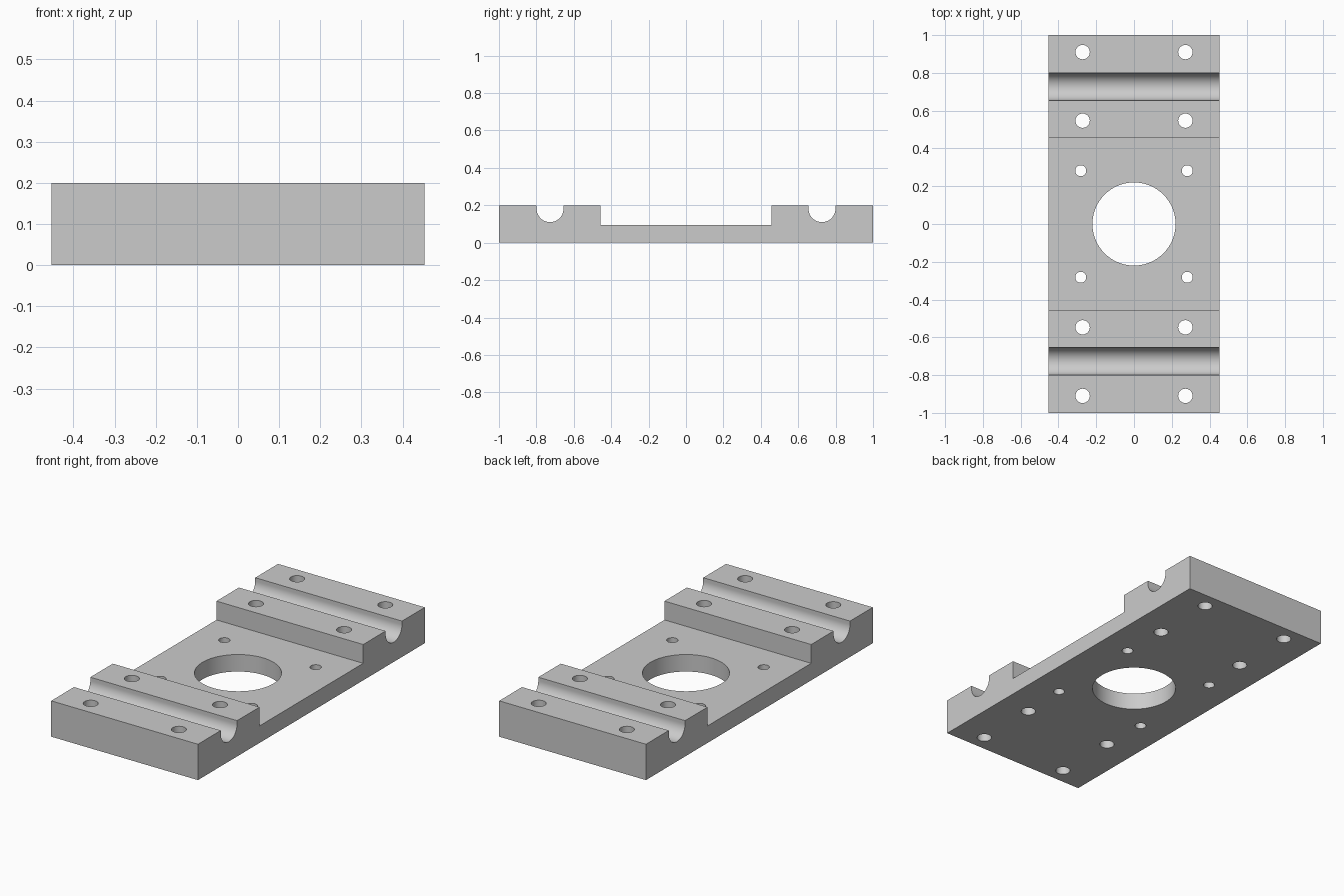
import bpy
import bmesh
from math import cos, sin, pi

cube = bpy.data.objects.get("Cube")
if cube:
    bpy.data.objects.remove(cube, do_unlink=True)

HALF_WIDTH, HEIGHT, FLOOR = 0.453, 0.2, 0.095
STEP_Y, GROOVE_Y, GROOVE_R = 0.457, 0.727, 0.072
GROOVE_Z = 0.182

grey = bpy.data.materials.new("machined grey")
grey.use_nodes = True
colour = (0.6, 0.6, 0.6, 1)
grey.diffuse_color = colour
grey.node_tree.nodes["Principled BSDF"].inputs["Base Color"].default_value = colour


def make_object(name, bm):
    bmesh.ops.recalc_face_normals(bm, faces=bm.faces)
    mesh = bpy.data.meshes.new(name)
    bm.to_mesh(mesh)
    bm.free()
    obj = bpy.data.objects.new(name, mesh)
    bpy.context.collection.objects.link(obj)
    mesh.materials.append(grey)
    return obj


# Side profile: recessed floor, raised clamp blocks, round-bottomed grooves
arc = [(GROOVE_Y + GROOVE_R * cos(pi + pi * i / 32),
        GROOVE_Z + GROOVE_R * sin(pi + pi * i / 32)) for i in range(33)]
half = [(STEP_Y, FLOOR), (STEP_Y, HEIGHT), (GROOVE_Y - GROOVE_R, HEIGHT), *arc,
        (GROOVE_Y + GROOVE_R, HEIGHT), (1, HEIGHT), (1, 0)]
profile = half + [(-y, z) for y, z in reversed(half)]

# Mounting plate extruded across its width
bm = bmesh.new()
face = bm.faces.new([bm.verts.new((-HALF_WIDTH, y, z)) for y, z in profile])
side = bmesh.ops.extrude_face_region(bm, geom=[face])
verts = [v for v in side["geom"] if isinstance(v, bmesh.types.BMVert)]
bmesh.ops.translate(bm, verts=verts, vec=(2 * HALF_WIDTH, 0, 0))
plate = make_object("mounting_plate", bm)

# Drills: large centre bore, block bolt holes, small floor holes
holes = [(0, 0, 0.22, 96)]
for x, y, radius in [(0.272, 0.91, 0.038), (0.272, 0.547, 0.038), (0.282, 0.282, 0.029)]:
    holes += [(sx * x, sy * y, radius, 32) for sx in (-1, 1) for sy in (-1, 1)]

bm = bmesh.new()
for x, y, radius, sides in holes:
    drill = bmesh.ops.create_cone(bm, cap_ends=True, segments=sides,
                                  radius1=radius, radius2=radius, depth=1)
    bmesh.ops.translate(bm, verts=drill["verts"], vec=(x, y, 0.1))
drills = make_object("hole_cutter", bm)
drills.hide_render = True

# Cut the holes, then discard the cutter
cut = plate.modifiers.new("holes", "BOOLEAN")
cut.operation = "DIFFERENCE"
cut.solver = "EXACT"
cut.object = drills
bpy.ops.object.select_all(action="DESELECT")
bpy.context.view_layer.objects.active = plate
plate.select_set(True)
bpy.ops.object.modifier_apply(modifier=cut.name)
bpy.data.objects.remove(drills, do_unlink=True)
bpy.ops.object.shade_smooth_by_angle()
